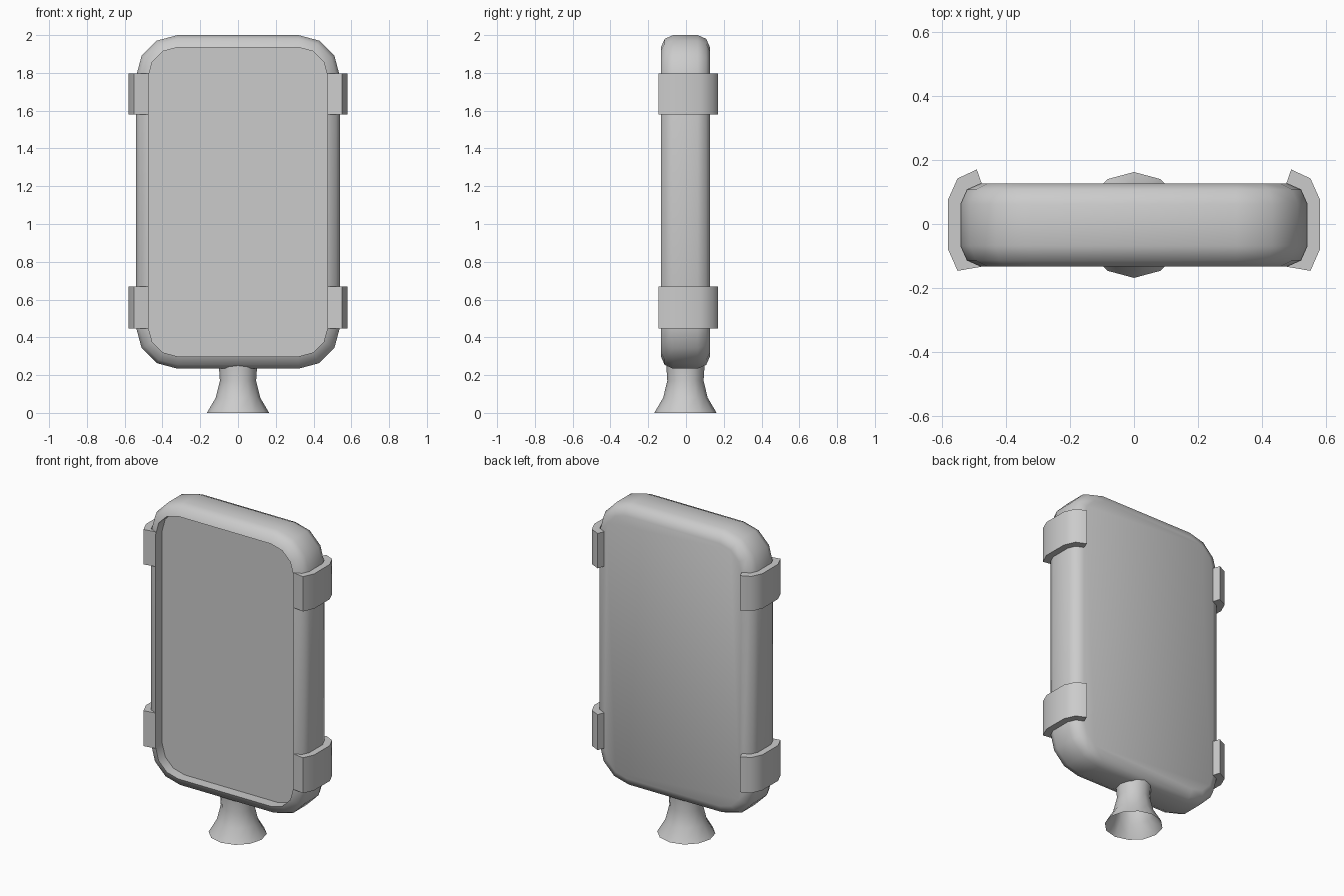
import bpy, bmesh
from math import sin, cos, pi, radians

if "Cube" in bpy.data.objects:
    bpy.data.objects.remove(bpy.data.objects["Cube"])

YC = -0.003          # small front/back offset of the body and stand
ZC, HX, HZ, R = 1.117, 0.54, 0.883, 0.22


def finish(name, bm, smooth=60):
    bmesh.ops.recalc_face_normals(bm, faces=bm.faces)
    me = bpy.data.meshes.new(name)
    bm.to_mesh(me)
    bm.free()
    ob = bpy.data.objects.new(name, me)
    bpy.context.collection.objects.link(ob)
    bpy.ops.object.select_all(action='DESELECT')
    ob.select_set(True)
    bpy.context.view_layer.objects.active = ob
    bpy.ops.object.shade_smooth_by_angle(angle=radians(smooth))
    return ob


def rounded_loop(inset, y):
    """Rounded rectangle in the xz plane with three segments per corner."""
    pts = []
    for q, (sx, sz) in enumerate([(1, 1), (-1, 1), (-1, -1), (1, -1)]):
        for k in range(4):
            a = q * pi / 2 + k * pi / 6
            pts.append((sx * (HX - R) + (R - inset) * cos(a), y + YC,
                        ZC + sz * (HZ - R) + (R - inset) * sin(a)))
    return pts


def loft(bm, loops):
    rings = [[bm.verts.new(p) for p in lp] for lp in loops]
    for a, b in zip(rings, rings[1:]):
        n = len(a)
        for i in range(n):
            bm.faces.new((a[i], a[(i + 1) % n], b[(i + 1) % n], b[i]))
    return rings


# Case with rounded rim, recessed opening at the front and a closed back
bm = bmesh.new()
profile = [(.065, -.065), (.065, -.13), (.02, -.11), (0, -.065),
           (0, .065), (.02, .11), (.065, .13)]
rings = loft(bm, [rounded_loop(i, y) for i, y in profile])
bm.faces.new(rings[-1])
finish("case", bm)

# Flat recessed screen
bm = bmesh.new()
face = bm.faces.new([bm.verts.new(p) for p in rounded_loop(.065, -.065)])
screen = finish("screen", bm)
if screen.data.polygons[0].normal.y > 0:
    screen.data.flip_normals()

# Flared hollow stand
bm = bmesh.new()
stand = [(.165, 0), (.118, .08), (.096, .17), (.102, .26)]
loft(bm, [[(r * cos(k * pi / 6), YC + r * sin(k * pi / 6), z) for k in range(12)]
          for r, z in stand])
finish("stand", bm)

# Four clips hugging the case sides
clip = [(.475, -.133), (.55, -.146), (.58, -.078), (.58, .075), (.55, .142),
        (.49, .17), (.475, .127), (.52, .107), (.54, .062), (.54, -.068), (.52, -.113)]
for level, z0, z1 in (("lower", .447, .668), ("upper", 1.58, 1.797)):
    for side, s in (("left", -1), ("right", 1)):
        bm = bmesh.new()
        ends = loft(bm, [[(s * x, y, z) for x, y in clip] for z in (z0, z1)])
        for ring in ends:
            bm.faces.new(ring)
        finish(f"{level}_{side}_clip", bm)
